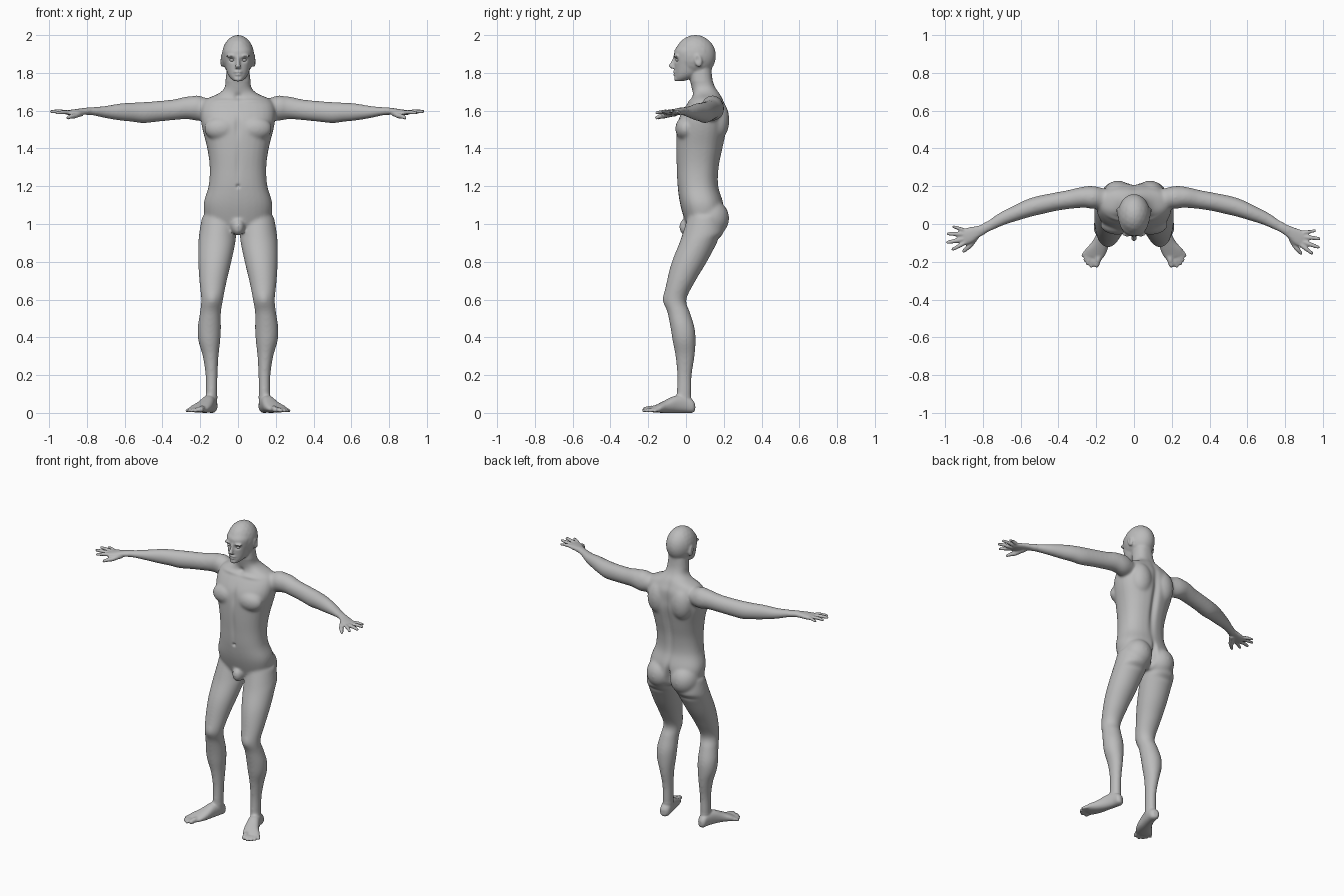
import bpy, bmesh, math
from mathutils import Vector, Matrix

X, Y, Z = Vector((1, 0, 0)), Vector((0, 1, 0)), Vector((0, 0, 1))
skin = bpy.data.materials.new("plain_grey")
skin.diffuse_color = (0.5, 0.5, 0.5, 1)
bm = bmesh.new()


def catmull(a, b, c, d, t):
    return [0.5 * (2 * q + (r - p) * t + (2 * p - 5 * q + 4 * r - s) * t * t
                   + (3 * q - p - 3 * r + s) * t ** 3) for p, q, r, s in zip(a, b, c, d)]


def loft(rows, u=X, v=Y, power=2.0, side=1, steps=5, n=28):
    """Smooth tube through rows of (x, y, z, radius along u, radius along v)."""
    fine = []
    for i in range(len(rows) - 1):
        quad = [rows[min(max(i + k, 0), len(rows) - 1)] for k in (-1, 0, 1, 2)]
        fine += [catmull(*quad, j / steps) for j in range(steps)]
    fine.append(rows[-1])
    rings = []
    for x, y, z, a, b in fine:
        ring = []
        for k in range(n):
            c, s = math.cos(2 * math.pi * k / n), math.sin(2 * math.pi * k / n)
            c = math.copysign(abs(c) ** (2 / power), c)
            s = math.copysign(abs(s) ** (2 / power), s)
            p = Vector((x, y, z)) + u * a * c + v * b * s
            ring.append(bm.verts.new((p.x * side, p.y, p.z)))
        rings.append(ring)
    for r0, r1 in zip(rings, rings[1:]):
        for k in range(n):
            bm.faces.new((r0[k], r0[(k + 1) % n], r1[(k + 1) % n], r1[k]))
    bm.faces.new(rings[0][::-1])
    bm.faces.new(rings[-1])


def ball(c, r, side=1, tilt=0):
    m = (Matrix.Translation((c[0] * side, c[1], c[2])) @ Matrix.Rotation(tilt, 4, 'X')
         @ Matrix.Diagonal((*r, 1)))
    bmesh.ops.create_icosphere(bm, subdivisions=3, radius=1, matrix=m)


def digit(a, b, r0, r1, side):
    a, b = Vector(a), Vector(b)
    u = (b - a).cross(Z).normalized()
    mid = (a + b) / 2 + Z * 0.003
    loft([(*a, r0, r0), (*mid, r0, r0), (*b, r1, r1)], u, Z, side=side, n=12)
    ball(b, (r1, r1, r1), side)


def level(rows):
    """Rows of (z, half width, front y, back y) to centred loft rows."""
    return [(0, (f + b) / 2, z, w, (b - f) / 2) for z, w, f, b in rows]


# Torso and neck
loft(level([(.96, .08, .02, .15), (1.0, .16, .0, .19), (1.1, .183, -.03, .2), (1.2, .156, -.045, .172),
            (1.3, .15, -.05, .175), (1.4, .163, -.053, .195), (1.5, .188, -.05, .215),
            (1.56, .198, -.038, .215), (1.62, .195, -.005, .212), (1.66, .17, .025, .195),
            (1.69, .105, .035, .18), (1.72, .072, .03, .158), (1.76, .066, .022, .142),
            (1.82, .06, .02, .135)]), power=2.35)
ball((0, .005, .985), (.036, .042, .048))

# Skull, face, nose, lips, chin
ball((0, .05, 1.89), (.086, .11, .111))
loft(level([(1.757, .022, -.052, -.01), (1.775, .042, -.058, .04), (1.80, .057, -.059, .08),
            (1.84, .068, -.06, .1), (1.88, .077, -.062, .12), (1.92, .078, -.06, .13),
            (1.96, .058, -.03, .12)]), power=2.2)
loft([(0, -.055, 1.89, .009, .012), (0, -.066, 1.86, .009, .013), (0, -.077, 1.836, .014, .015),
      (0, -.066, 1.823, .014, .011)], n=16)
ball((0, -.06, 1.805), (.023, .010, .006))
ball((0, -.057, 1.791), (.020, .011, .006))
ball((0, -.05, 1.768), (.024, .014, .014))

for s in (1, -1):
    # Brow, ear, chest, shoulder blade, shoulder, buttock
    ball((.034, -.052, 1.889), (.03, .015, .008), s)
    ball((.084, .065, 1.866), (.011, .021, .036), s, 0.2)
    ball((.088, -.002, 1.505), (.092, .055, .065), s)
    ball((.085, .165, 1.55), (.075, .065, .11), s)
    ball((.22, .14, 1.617), (.075, .06, .064), s)
    ball((.088, .132, 1.03), (.092, .097, .1), s)

    # Leg
    loft([(.1, .1, 1.04, .09, .09), (.108, .09, .95, .098, .108), (.112, .065, .9, .098, .1),
          (.123, .018, .8, .088, .093), (.132, -.025, .7, .073, .076), (.137, -.058, .6, .058, .06),
          (.146, -.038, .53, .056, .06), (.152, -.018, .45, .062, .064), (.152, -.01, .38, .058, .061),
          (.145, -.005, .3, .042, .051), (.14, -.008, .2, .032, .039), (.14, -.01, .1, .031, .039),
          (.14, -.01, .04, .03, .035)], side=s)

    # Foot and toes
    loft([(.135, .046, .03, .015, .02), (.138, .03, .036, .031, .036), (.145, -.01, .046, .034, .046),
          (.16, -.06, .045, .038, .045), (.18, -.11, .033, .046, .033), (.205, -.15, .023, .054, .022),
          (.218, -.178, .017, .047, .014)], Vector((.95, .3, 0)), Z, 2.3, s)
    for base, tip, r in (((.186, -.165), (.198, -.216), .017), ((.212, -.172), (.226, -.222), .012),
                         ((.228, -.165), (.246, -.209), .0115), ((.24, -.155), (.26, -.19), .011),
                         ((.25, -.14), (.27, -.166), .0105)):
        digit((*base, r + .004), (*tip, r), r, r * .9, s)

    # Arm
    loft([(.12, .13, 1.61, .055, .045), (.2, .14, 1.61, .065, .064), (.27, .14, 1.615, .057, .06),
          (.34, .13, 1.605, .051, .055), (.42, .117, 1.597, .049, .055), (.5, .1, 1.59, .05, .056),
          (.56, .083, 1.592, .047, .051), (.62, .06, 1.593, .042, .046), (.7, .027, 1.593, .035, .033),
          (.77, -.012, 1.597, .028, .022), (.82, -.038, 1.597, .026, .018)],
         Vector((.3, .95, 0)), Z, side=s)

    # Hand, turned slightly more forward on one side
    yaw = 0 if s > 0 else .15

    def hand(x, y):
        dx, dy = x - .81, y + .033
        return (.81 + dx * math.cos(yaw) - dy * math.sin(yaw),
                -.033 + dx * math.sin(yaw) + dy * math.cos(yaw))

    across = Vector((math.sin(.45 - yaw), math.cos(.45 - yaw), 0))
    loft([(*hand(.8, -.028), 1.597, .026, .018), (*hand(.83, -.045), 1.595, .031, .017),
          (*hand(.865, -.067), 1.591, .041, .016), (*hand(.89, -.08), 1.59, .042, .013),
          (*hand(.903, -.086), 1.59, .036, .009)], across, Z, 2.3, s)
    for base, tip, z, r in (((.885, -.048), (.958, -.036), 1.592, .0105),
                            ((.893, -.068), (.981, -.077), 1.597, .0115),
                            ((.89, -.092), (.976, -.123), 1.595, .012),
                            ((.88, -.108), (.942, -.155), 1.588, .0115)):
        digit((*hand(*base), 1.59), (*hand(*tip), z), r, r * .78, s)
    digit((*hand(.825, -.055), 1.585), (*hand(.85, -.115), 1.572), .016, .013, s)
    digit((*hand(.85, -.115), 1.572), (*hand(.884, -.155), 1.563), .013, .01, s)

# Fuse all parts into one skin
bmesh.ops.recalc_face_normals(bm, faces=bm.faces)
mesh = bpy.data.meshes.new("body_parts")
bm.to_mesh(mesh)
bm.free()
body = bpy.data.objects.new("body", mesh)
bpy.context.collection.objects.link(body)
fuse = body.modifiers.new("fuse", 'REMESH')
fuse.mode = 'VOXEL'
fuse.voxel_size = 0.006
fused = bpy.data.meshes.new_from_object(body.evaluated_get(bpy.context.evaluated_depsgraph_get()))
body.modifiers.clear()
body.data = fused
bm = bmesh.new()
bm.from_mesh(fused)

# Relax the skin: strong on trunk and limbs, light on face, hands and feet
fine = lambda p: abs(p.x) > .78 or p.z < .09 or (p.z > 1.75 and p.y < .1)
bmesh.ops.smooth_vert
trunk = [v for v in bm.verts if not fine(v.co)]
for i in range(14):
    bmesh.ops.smooth_vert(bm, verts=list(bm.verts) if i < 2 else trunk, factor=.5,
                          use_axis_x=True, use_axis_y=True, use_axis_z=True)

# Soft pushes: (centre, reach, move), mirrored when off centre
pushes = [
    ((0, .2, 1.42), (.02, .08, .2), (0, -.018, 0)),       # spine
    ((0, .2, 1.03), (.014, .08, .07), (0, -.035, 0)),     # cleft
    ((0, -.05, 1.52), (.016, .04, .06), (0, .008, 0)),    # breastbone
    ((0, -.05, 1.32), (.014, .04, .1), (0, .005, 0)),     # belly line
    ((0, -.047, 1.2), (.009, .03, .009), (0, .012, 0)),   # navel
    ((0, .025, 1.675), (.02, .03, .018), (0, .012, 0)),   # throat pit
    ((.085, .0, 1.652), (.07, .05, .012), (0, -.008, .003)),  # collar bone
    ((.032, -.06, 1.868), (.016, .03, .011), (0, .011, 0)),   # eye socket
    ((.098, .06, 1.87), (.01, .011, .018), (-.008, 0, 0)),    # ear hollow
    ((0, -.066, 1.798), (.022, .02, .004), (0, .005, 0)),     # mouth
    ((.137, -.115, .6), (.03, .03, .035), (0, -.006, 0)),     # kneecap
    ((.12, .17, .925), (.07, .06, .018), (0, -.01, 0)),       # buttock fold
]
for c, r, move in pushes:
    for s in ((1, -1) if c[0] else (1,)):
        for v in bm.verts:
            d = sum(((v.co[k] - c[k] * (s if k == 0 else 1)) / r[k]) ** 2 for k in range(3))
            if d < 6:
                v.co += Vector((move[0] * s, move[1], move[2])) * math.exp(-d)
for v in bm.verts:
    v.co.z = max(v.co.z, 0)
for f in bm.faces:
    f.smooth = True
    f.material_index = 0
bm.to_mesh(fused)
bm.free()
fused.materials.clear()
fused.materials.append(skin)

# Eyeballs
for s, name in ((1, "left_eye"), (-1, "right_eye")):
    bm = bmesh.new()
    bmesh.ops.create_uvsphere(bm, u_segments=20, v_segments=12, radius=1, matrix=Matrix.Translation(
        (.032 * s, -.044, 1.868)) @ Matrix.Diagonal((.013, .011, .008, 1)))
    for f in bm.faces:
        f.smooth = True
    eye = bpy.data.meshes.new(name)
    bm.to_mesh(eye)
    bm.free()
    eye.materials.append(skin)
    bpy.context.collection.objects.link(bpy.data.objects.new(name, eye))
